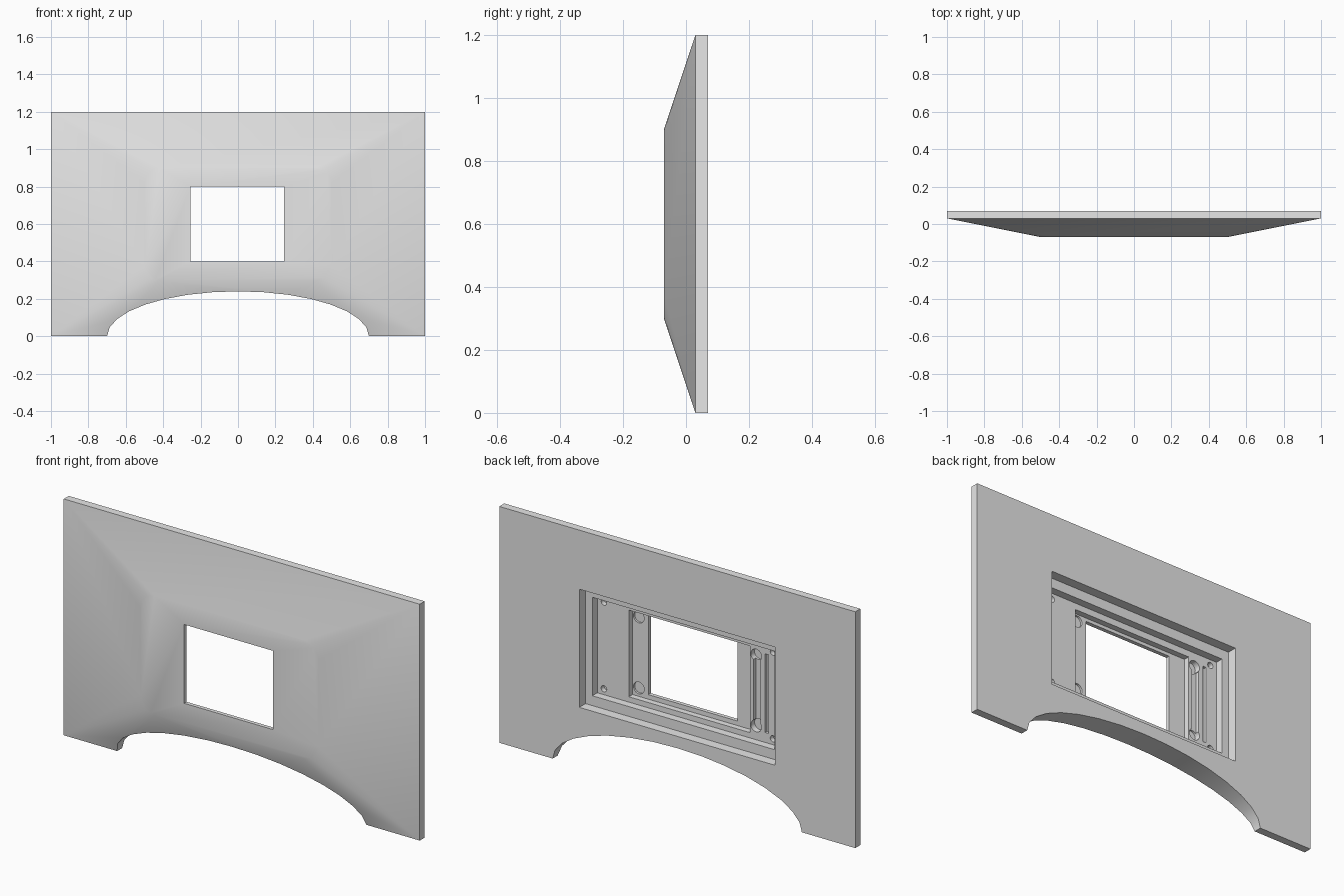
import bpy, bmesh, math
from mathutils import Matrix, Vector

if "Cube" in bpy.data.objects:
    bpy.data.objects.remove(bpy.data.objects["Cube"], do_unlink=True)

grey = bpy.data.materials.new("light grey")
grey.use_nodes = True
grey.diffuse_color = (0.8, 0.8, 0.8, 1)
grey.node_tree.nodes["Principled BSDF"].inputs["Base Color"].default_value = (0.8, 0.8, 0.8, 1)


def make(name, bm):
    mesh = bpy.data.meshes.new(name)
    bmesh.ops.recalc_face_normals(bm, faces=bm.faces)
    bm.to_mesh(mesh)
    bm.free()
    mesh.materials.append(grey)
    obj = bpy.data.objects.new(name, mesh)
    bpy.context.collection.objects.link(obj)
    return obj


def cut(cutter):
    """Subtract a helper solid from the panel and discard it."""
    mod = panel.modifiers.new(cutter.name, "BOOLEAN")
    mod.operation = "DIFFERENCE"
    mod.solver = "EXACT"
    mod.object = cutter
    cutter.hide_render = True
    bpy.ops.object.modifier_apply(modifier=mod.name)
    bpy.data.objects.remove(cutter, do_unlink=True)


def cut_box(name, x0, x1, y0, y1, z0, z1):
    bm = bmesh.new()
    size = Matrix.Diagonal((x1 - x0, y1 - y0, z1 - z0, 1))
    centre = Matrix.Translation(((x0 + x1) / 2, (y0 + y1) / 2, (z0 + z1) / 2))
    bmesh.ops.create_cube(bm, size=1, matrix=centre @ size)
    cut(make(name, bm))


def cut_round(name, x, z, rx, rz, y0, y1, sides):
    bm = bmesh.new()
    place = (Matrix.Translation((x, (y0 + y1) / 2, z)) @ Matrix.Diagonal((rx, 1, rz, 1))
             @ Matrix.Rotation(math.pi / 2, 4, "X"))
    bmesh.ops.create_cone(bm, cap_ends=True, segments=sides, radius1=1, radius2=1,
                          depth=y1 - y0, matrix=place)
    cut(make(name, bm))


# Panel: rectangular plate tapering forward to a smaller, round-cornered face
bm = bmesh.new()
for sx in (-1, 1):
    for sz in (-1, 1):
        for y in (0.03, 0.07):
            bm.verts.new((sx, y, 0.6 + sz * 0.6))
        for i in range(7):
            a = math.radians(15 * i)
            bm.verts.new((sx * (0.42 + 0.08 * math.cos(a)), -0.07,
                          0.6 + sz * (0.22 + 0.08 * math.sin(a))))
bmesh.ops.convex_hull(bm, input=bm.verts)
bmesh.ops.dissolve_limit(bm, angle_limit=0.005, verts=bm.verts, edges=bm.edges)
panel = make("bezel_panel", bm)
bpy.context.view_layer.objects.active = panel
panel.select_set(True)

# Arched cut-out along the bottom
cut_round("arch", 0, 0, 0.7, 0.24, -0.3, 0.3, 32)

# Stepped recesses in the back, then the window through the front
cut_box("outer_recess", -0.55, 0.55, 0.02, 0.2, 0.3, 0.9)
cut_box("board_recess", -0.512, 0.512, -0.02, 0.1, 0.35, 0.85)
cut_box("screen_pocket", -0.345, 0.335, -0.05, 0.1, 0.377, 0.817)
cut_box("window", -0.253, 0.247, -0.2, 0.1, 0.4, 0.8)

# Mounting holes and the connector slots beside the screen
for z in (0.38, 0.82):
    for x in (-0.475, 0.475):
        cut_round("screw_hole", x, z, 0.016, 0.016, -0.045, 0.05, 16)
for z in (0.42, 0.78):
    cut_round("left_post_hole", 0.3, z, 0.03, 0.03, -0.06, 0.05, 20)
    cut_round("right_post_hole", -0.38, z, 0.03, 0.03, -0.05, 0.05, 20)
cut_box("inner_slot", -0.405, -0.365, -0.04, 0.05, 0.44, 0.76)
cut_box("side_slot", -0.45, -0.43, -0.035, 0.05, 0.4, 0.8)

bpy.ops.object.shade_smooth_by_angle(angle=math.radians(30))
